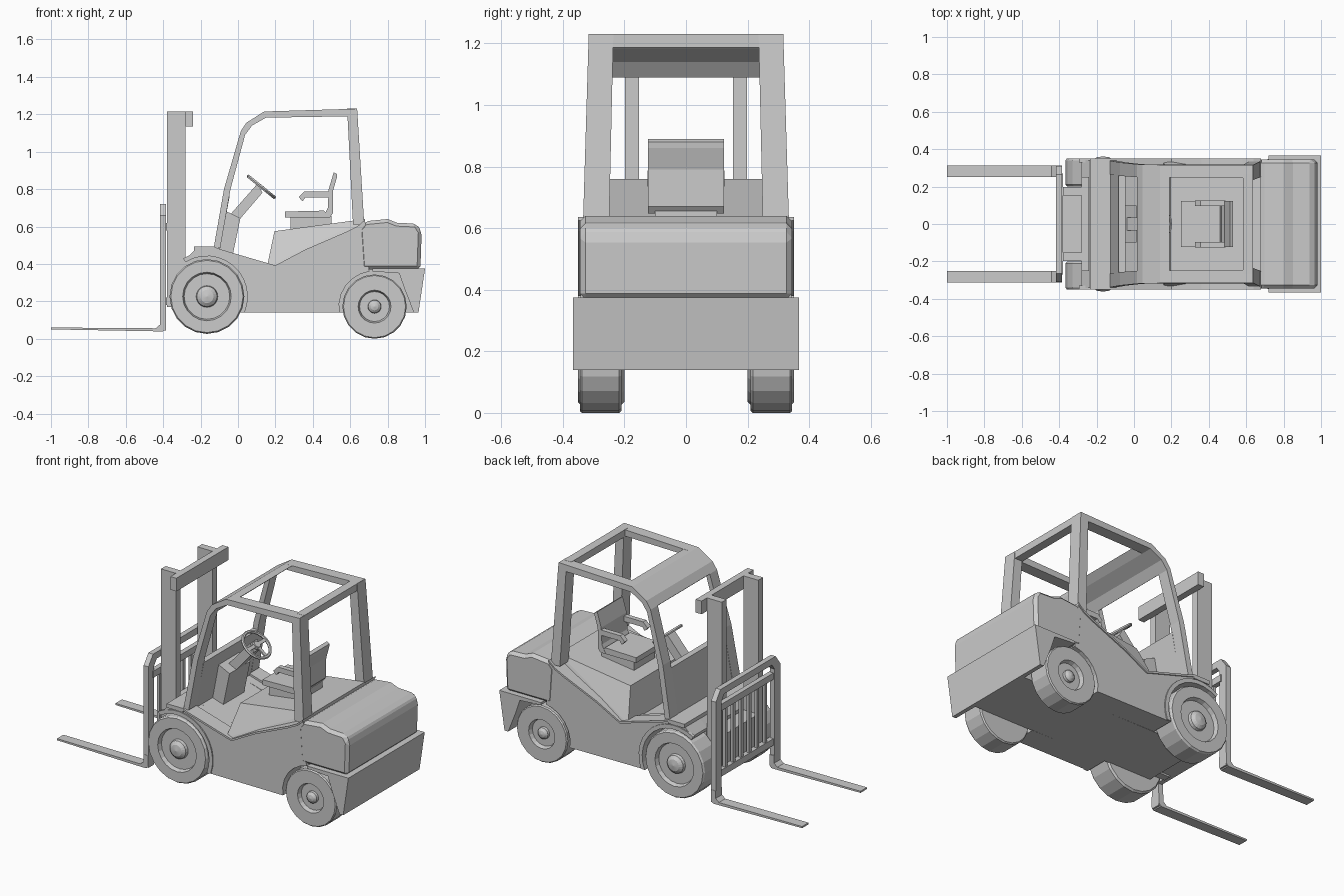
import bpy, bmesh, math
from mathutils import Vector, Matrix

if "Cube" in bpy.data.objects:
    bpy.data.objects.remove(bpy.data.objects["Cube"])


def finish(name, bm):
    bmesh.ops.remove_doubles(bm, verts=bm.verts, dist=1e-5)
    bmesh.ops.recalc_face_normals(bm, faces=bm.faces)
    me = bpy.data.meshes.new(name)
    bm.to_mesh(me)
    bm.free()
    ob = bpy.data.objects.new(name, me)
    bpy.context.collection.objects.link(ob)
    return ob


def mirror(ob):
    m = ob.modifiers.new("mirror", 'MIRROR')
    m.use_axis = (False, True, False)
    return ob


def bevel(ob, w):
    m = ob.modifiers.new("bevel", 'BEVEL')
    m.width, m.segments, m.limit_method = w, 1, 'ANGLE'
    return ob


def prism(name, pts, a, b, axis='Y', lean=0.0):
    """Extrude a profile: (x,z) along y, or (y,z) along x. lean narrows y with height."""
    bm = bmesh.new()
    mk = (lambda p, t: (p[0], t * (1 - lean * (p[1] - 0.6)), p[1])) if axis == 'Y' \
        else (lambda p, t: (t, p[0], p[1]))
    A = [bm.verts.new(mk(p, a)) for p in pts]
    B = [bm.verts.new(mk(p, b)) for p in pts]
    bm.faces.new(A)
    bm.faces.new(B[::-1])
    n = len(pts)
    for i in range(n):
        j = (i + 1) % n
        bm.faces.new((A[i], A[j], B[j], B[i]))
    return finish(name, bm)


def box(name, x0, x1, y0, y1, z0, z1):
    return prism(name, [(x0, z0), (x1, z0), (x1, z1), (x0, z1)], y0, y1)


def arc(cx, cz, r, a0, a1, n=10):
    return [(cx + r * math.cos(math.radians(a0 + (a1 - a0) * i / n)),
             cz + r * math.sin(math.radians(a0 + (a1 - a0) * i / n))) for i in range(n + 1)]


def wheel(name, cx, cz, profile, n=20):
    """Lathe an (r, y) profile around the axle."""
    bm = bmesh.new()
    vs = [bm.verts.new((cx, y, cz - r)) for r, y in profile]
    es = [bm.edges.new(e) for e in zip(vs, vs[1:])]
    bmesh.ops.spin(bm, geom=vs + es, cent=(cx, 0, cz), axis=(0, 1, 0),
                   angle=math.tau, steps=n, use_merge=True)
    return mirror(finish(name, bm))


# Wheels with recessed rims and domed hubs
wheel("front_wheel", -0.166, 0.226,
      [(0, .2), (.19, .2), (.2, .21), (.2, .34), (.193, .35), (.13, .35), (.122, .325),
       (.058, .325), (.054, .342), (.035, .356), (0, .362)])
wheel("rear_wheel", 0.73, 0.172,
      [(0, .21), (.165, .21), (.172, .217), (.172, .338), (.166, .345), (.088, .345), (.08, .32),
       (.036, .32), (.034, .334), (.02, .345), (0, .35)])

# Chassis core between the wheels, with sloping floor
prism("chassis", [(-.28, .14), (-.28, .42), (-.23, .475), (-.12, .475), (.16, .385),
                  (.66, .5), (.95, .37), (.95, .14)], -.205, .205)

# Side panels with wheel arches
rim = [(-.13, .48), (-.09, .465), (.2, .38), (.36, .465), (.58, .56), (.64, .59), (.68, .625)]
side = [(-.28, .425), (-.23, .475)] + rim + [(.7, .37)] \
    + arc(.73, .172, .19, 98, 190, 6) + arc(-.166, .226, .216, -23, 122, 12)
mirror(prism("side_panel", side, .2, .343))
strip = [(x, z + .012) for x, z in rim]
mirror(prism("side_rim", rim + strip[::-1], .255, .35))

# Front fender plate and arch lips
box("front_fender", -.235, -.125, -.35, .35, .468, .492)
mirror(prism("front_arch_lip", arc(-.166, .226, .216, -23, 122, 12)
             + arc(-.166, .226, .24, 122, -20, 12), .33, .35))

# Engine cover: tapered block under the seat
bm = bmesh.new()
low = [(.155, .385), (.68, .385)]
top = [(.195, .575), (.68, .655)]
v = {}
for s in (-1, 1):
    for i in range(2):
        v[s, 0, i] = bm.verts.new((low[i][0], s * .335, low[i][1]))
        v[s, 1, i] = bm.verts.new((top[i][0], s * (.255 if i == 0 else .25), top[i][1] - .015 * i))
bmesh.ops.convex_hull(bm, input=list(bm.verts))
finish("engine_cover", bm)

# Rear hood and counterweight
bevel(prism("rear_hood", [(.66, .37), (.645, .59), (.68, .628), (.8, .64), (.85, .62),
                          (.955, .615), (.982, .572), (.975, .37)], -.345, .345), .018)
prism("counterweight", [(.72, .36), (.72, .375), (1, .375), (.965, .14), (.94, .14),
                        (.89, .267), (.862, .35)], -.367, .367)

# Overhead guard: front post, bend, roof rail in one side profile
outer = [(-.13, .485), (-.075, .8), (.015, 1.11), (.045, 1.155), (.14, 1.215), (.635, 1.23)]
inner = [(.635, 1.19), (.15, 1.182), (.075, 1.14), (.038, 1.09), (-.04, .8), (-.095, .485)]
mirror(prism("guard_side_rail", outer + inner, .262, .335, lean=.09))
mirror(prism("guard_rear_post", [(.585, 1.2), (.637, 1.23), (.675, .61), (.615, .61)],
             .25, .335, lean=.09))
box("guard_rear_crossbar", .583, .635, -.27, .27, 1.187, 1.23)
prism("guard_front_crossbar", [(.015, 1.11), (.045, 1.155), (.14, 1.215), (.19, 1.216),
                               (.15, 1.182), (.075, 1.14), (.038, 1.09)], -.27, .27)

# Dash panel, steering pedestal and column
prism("dash_panel", [(-.13, .47), (-.082, .76), (-.045, .76), (-.1, .47)], -.265, .265)
prism("steering_pedestal", [(-.11, .46), (-.06, .68), (.013, .645), (-.03, .44)], -.1, .1)
prism("steering_column", [(-.045, .66), (.105, .83), (.13, .78), (.01, .64)], -.035, .035)

# Steering wheel: ring, hub and spokes
tilt = Matrix.Translation((.125, 0, .812)) @ Matrix.Rotation(math.radians(39), 4, 'Y')
bpy.ops.mesh.primitive_torus_add(major_radius=.088, minor_radius=.01,
                                 major_segments=20, minor_segments=6)
ring = bpy.context.object
ring.name = "steering_wheel_ring"
ring.matrix_world = tilt
bm = bmesh.new()
bmesh.ops.create_cone(bm, cap_ends=True, segments=12, radius1=.026, radius2=.02, depth=.018)
for a in (90, -90, 0):
    r = Matrix.Rotation(math.radians(a), 4, 'Z')
    bmesh.ops.create_cube(bm, size=1, matrix=r @ Matrix.Translation((.045, 0, 0))
                          @ Matrix.Diagonal((.085, .02, .008, 1)))
spokes = finish("steering_wheel_spokes", bm)
spokes.matrix_world = tilt

# Seat: pedestal, cushion, backrest and arms
box("seat_pedestal", .28, .5, -.1, .1, .57, .655)
prism("seat_cushion", [(.25, .648), (.25, .68), (.46, .685), (.49, .648)], -.122, .122)
prism("seat_back", [(.455, .65), (.48, .7), (.485, .8), (.512, .89), (.53, .88), (.528, .86),
                    (.508, .79), (.507, .67), (.49, .648)], -.123, .123)
mirror(prism("seat_arm", [(.325, .757), (.355, .787), (.49, .787), (.49, .755), (.36, .755),
                          (.345, .735)], .095, .125))

# Mast: two rails, top crossbar, lower cross block
mirror(box("mast_rail", -.38, -.28, .153, .198, .17, 1.215))
box("mast_top_crossbar", -.28, -.24, -.25, .25, 1.135, 1.215)
box("mast_lower_block", -.38, -.28, -.155, .155, .18, .4)

# Fork carriage: inverted U frame, crossbars and grille bars
half = [(.31, .045), (.31, .66), (.265, .72)]
half_in = [(.23, .68), (.255, .645), (.255, .045)]
prism("carriage_frame", half + [(-y, z) for y, z in half[::-1]]
      + [(-y, z) for y, z in half_in[::-1]] + half_in, -.418, -.386, axis='X')
for nm, z in (("upper", .6), ("lower", .2)):
    box("carriage_%s_bar" % nm, -.41, -.38, -.27, .27, z - .02, z + .02)
for i in range(6):
    y = -.19 + i * .076
    box("grille_bar_%d" % (i + 1), -.405, -.388, y - .011, y + .011, .2, .6)

# Fork blades, tapering to the tip
mirror(prism("fork_blade", [(-1, .05), (-1, .06), (-.44, .056), (-.418, .075), (-.418, .12),
                            (-.386, .12), (-.386, .055), (-.4, .04), (-.45, .04)], .25, .312))
